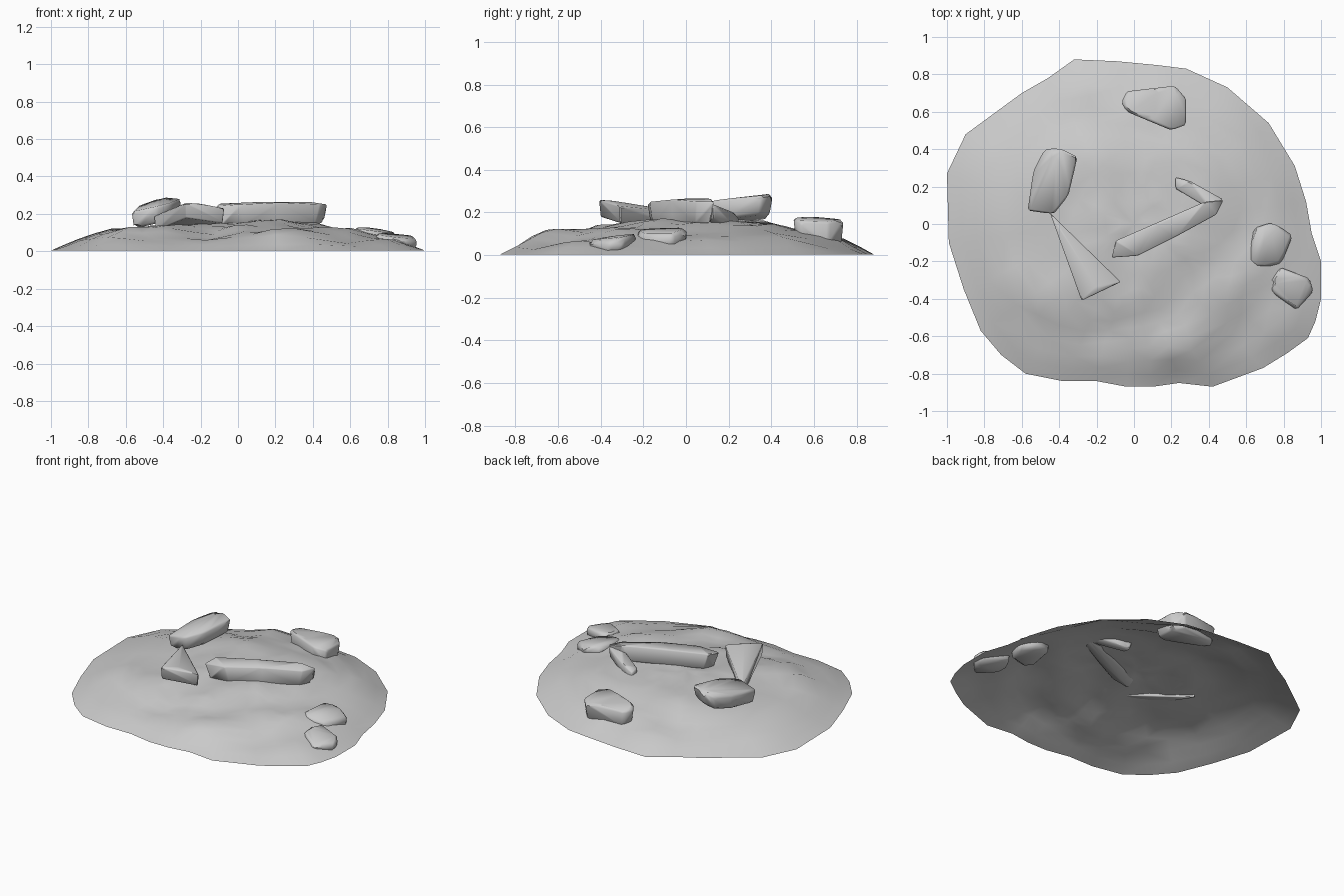
import bpy, bmesh, math
from mathutils import Vector, noise

if "Cube" in bpy.data.objects:
    bpy.data.objects.remove(bpy.data.objects["Cube"])

RIM = [(-1, .27), (-.9, .48), (-.6, .7), (-.46, .78), (-.32, .88), (-.09, .87), (.12, .85),
       (.28, .83), (.5, .73), (.72, .54), (.86, .31), (.92, .12), (.95, -.05), (1, -.2),
       (1, -.4), (.97, -.52), (.93, -.61), (.82, -.69), (.69, -.77), (.42, -.87), (.24, -.85),
       (.1, -.87), (-.04, -.87), (-.2, -.84), (-.38, -.84), (-.58, -.8), (-.71, -.7),
       (-.82, -.57), (-.91, -.35), (-.99, -.1)]
PROFILE = [(0, .16), (.3, .15), (.5, .128), (.7, .098), (.85, .062), (1, .004)]
# x, y, radius, height of swellings under the soil
BUMPS = [(.2, -.7, .13, .035), (-.65, -.36, .12, .02), (-.75, .1, .18, .02), (.3, .35, .2, .02),
         (-.3, .3, .2, .02), (.55, .35, .12, .02), (-.25, .75, .12, .02), (.6, -.45, .15, -.02),
         (-.15, -.55, .18, -.015), (.35, .1, .15, .02)]


def base_height(t):
    for (a, za), (b, zb) in zip(PROFILE, PROFILE[1:]):
        if t <= b:
            return za + (zb - za) * (t - a) / (b - a)
    return PROFILE[-1][1]


def finish(name, bm, angle):
    me = bpy.data.meshes.new(name)
    bm.to_mesh(me)
    bm.free()
    ob = bpy.data.objects.new(name, me)
    bpy.context.collection.objects.link(ob)
    bpy.ops.object.select_all(action='DESELECT')
    ob.select_set(True)
    bpy.context.view_layer.objects.active = ob
    bpy.ops.object.shade_smooth_by_angle(angle=math.radians(angle))
    return ob


def mound():
    bm = bmesh.new()
    rings, n = 13, len(RIM)
    centre = bm.verts.new((0, 0, base_height(0)))
    loops = []
    for r in range(1, rings + 1):
        t = r / rings
        loop = []
        for i, (rx, ry) in enumerate(RIM):
            x, y = rx * t, ry * t
            z = base_height(t)
            if r < rings:
                fade = min(1, (1 - t) * 5)
                j = noise.noise_vector(Vector((x * 7, y * 7, 2.3))) * .03 * fade
                x, y = x + j.x, y + j.y
                z += fade * (.028 * noise.noise(Vector((x * 4, y * 4, 5)))
                             + .012 * noise.noise(Vector((x * 11, y * 11, 1))))
                for bx, by, br, bh in BUMPS:
                    z += fade * bh * math.exp(-((x - bx) ** 2 + (y - by) ** 2) / (br * br))
            loop.append(bm.verts.new((x, y, max(z, 0 if i % 3 else .003))))
        loops.append(loop)
    for i in range(n):
        k = (i + 1) % n
        bm.faces.new((centre, loops[0][k], loops[0][i]))
        for a, b in zip(loops, loops[1:]):
            bm.faces.new((a[i], a[k], b[k], b[i]))
    bmesh.ops.triangulate(bm, faces=[f for f in bm.faces if len(f.verts) == 4])
    bmesh.ops.recalc_face_normals(bm, faces=bm.faces)
    if sum(f.normal.z for f in bm.faces) < 0:
        bmesh.ops.reverse_faces(bm, faces=bm.faces)
    return finish("soil_mound", bm, 40)


def stone(name, top, thickness, inset=.85, bevel=.02):
    """Irregular slab: top corners (x, y, z), narrowed towards its underside."""
    bm = bmesh.new()
    c = sum((Vector(p) for p in top), Vector()) / len(top)
    for p in top:
        p = Vector(p)
        low = c + (p - c) * inset
        bm.verts.new(p)
        bm.verts.new((low.x, low.y, p.z - thickness))
    out = bmesh.ops.convex_hull(bm, input=bm.verts)
    junk = [g for g in out['geom_interior'] if isinstance(g, bmesh.types.BMVert)]
    bmesh.ops.delete(bm, geom=junk, context='VERTS')
    if bevel:
        bmesh.ops.bevel(bm, geom=list(bm.edges), offset=bevel, segments=1,
                        affect='EDGES', clamp_overlap=True)
    bmesh.ops.recalc_face_normals(bm, faces=bm.faces)
    return finish(name, bm, 50)


mound()

# Upright stone on the left
stone("left_stone", [(-.57, .07, .21), (-.54, .28, .24), (-.48, .40, .26), (-.40, .41, .29),
                     (-.30, .36, .28), (-.35, .15, .26), (-.43, .05, .24)], .09, .9, .015)
# Wedge shard in front, thin end to the back
stone("front_shard", [(-.45, .06, .19), (-.28, -.41, .26), (-.20, -.34, .255), (-.07, -.31, .23)],
      .08, .95, .006)
# Long bar across the middle with a second bar meeting its end
stone("long_bar", [(-.12, -.18, .24), (-.10, -.09, .255), (.13, .0, .265), (.38, .12, .265),
                   (.48, .13, .25), (.44, .05, .25), (.22, -.07, .26), (.02, -.17, .25)],
      .10, .9, .015)
stone("short_bar", [(.22, .25, .175), (.30, .23, .20), (.48, .13, .24), (.42, .07, .23),
                    (.22, .19, .185)], .07, .9, .01)
# Stone near the back edge
stone("back_stone", [(-.07, .65, .16), (-.04, .71, .16), (.12, .71, .17), (.22, .74, .165),
                     (.28, .67, .155), (.28, .53, .16), (.20, .50, .175), (.10, .57, .18),
                     (-.04, .60, .18)], .11, .9, .015)
# Half-buried stones on the right edge
stone("right_stone", [(.61, -.20, .125), (.64, -.02, .13), (.74, .01, .125), (.85, -.06, .10),
                      (.79, -.21, .10), (.67, -.24, .115)], .08, .95, .02)
stone("right_edge_stone", [(.73, -.31, .095), (.78, -.23, .10), (.94, -.29, .085),
                           (.96, -.36, .06), (.87, -.46, .07), (.74, -.37, .085)],
      .06, .95, .02)
